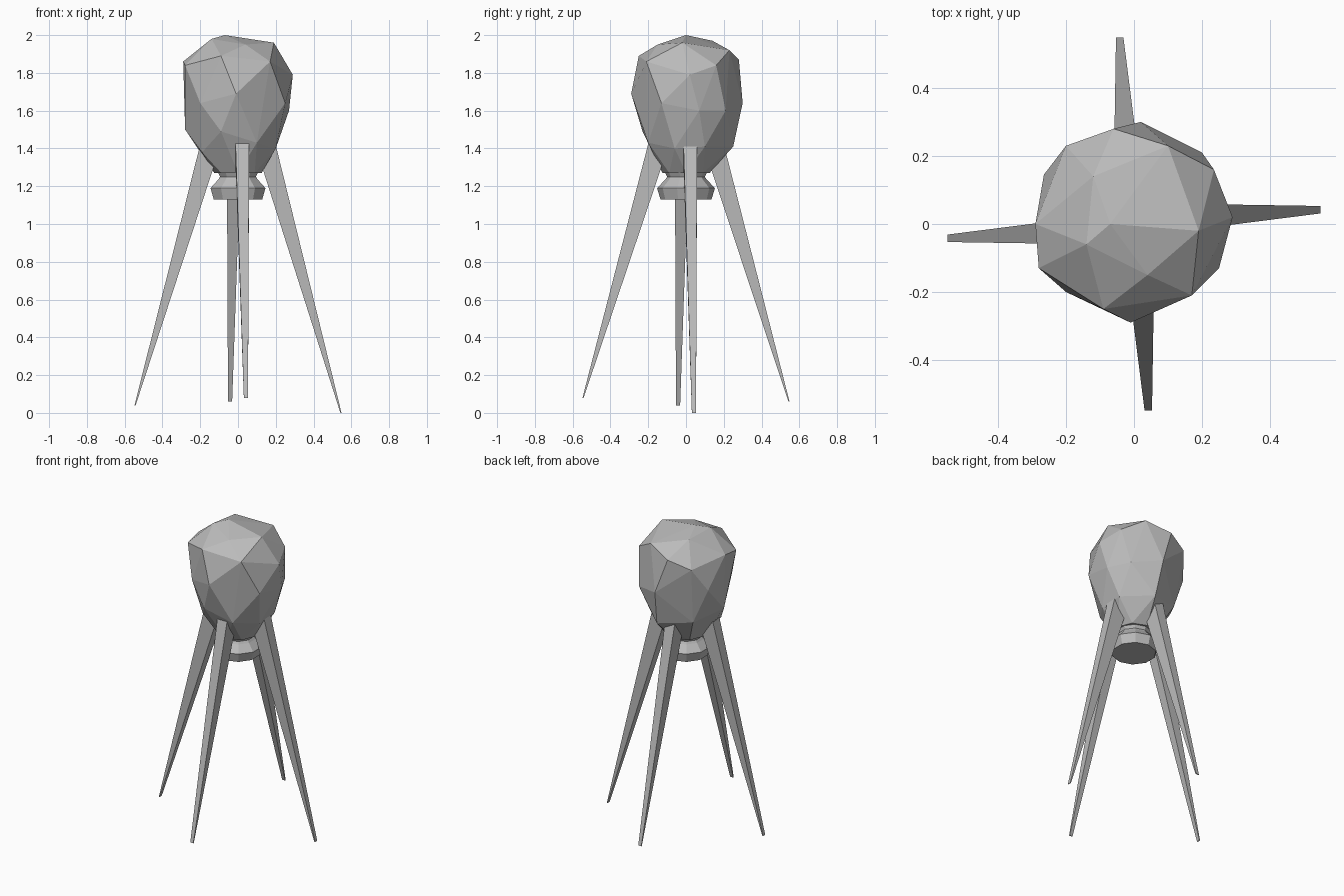
import bpy
import bmesh
import math
from mathutils import Matrix, Vector

default_cube = bpy.data.objects.get("Cube")
if default_cube:
    bpy.data.objects.remove(default_cube, do_unlink=True)

# Single matte grey
GREY = (0.5, 0.5, 0.5, 1.0)
grey = bpy.data.materials.new("matte grey")
grey.use_nodes = True
grey.diffuse_color = GREY
for node in grey.node_tree.nodes:
    if node.type == "BSDF_PRINCIPLED":
        node.inputs["Base Color"].default_value = GREY
        node.inputs["Roughness"].default_value = 0.9


def make_object(name, bm):
    """Turn a bmesh into a flat shaded grey object."""
    bmesh.ops.recalc_face_normals(bm, faces=bm.faces)
    mesh = bpy.data.meshes.new(name)
    bm.to_mesh(mesh)
    bm.free()
    mesh.materials.append(grey)
    obj = bpy.data.objects.new(name, mesh)
    bpy.context.scene.collection.objects.link(obj)
    return obj


def ring(bm, radius, height, sides, turn=0.0):
    """Add a horizontal ring of vertices."""
    angles = [turn + math.tau * i / sides for i in range(sides)]
    return [bm.verts.new((radius * math.cos(a), radius * math.sin(a), height))
            for a in angles]


def bridge(bm, lower, upper):
    """Join two rings of equal length with quads."""
    count = len(lower)
    for i in range(count):
        j = (i + 1) % count
        bm.faces.new((lower[i], lower[j], upper[j], upper[i]))


def hull_object(name, points, rings=()):
    """Wrap a convex skin round loose points and rings."""
    bm = bmesh.new()
    for point in points:
        bm.verts.new(point)
    for radius, height, sides in rings:
        ring(bm, radius, height, sides)
    result = bmesh.ops.convex_hull(bm, input=bm.verts[:])
    spare = [g for g in result["geom_interior"] + result["geom_unused"]
             if isinstance(g, bmesh.types.BMVert)]
    bmesh.ops.delete(bm, geom=list(set(spare)), context="VERTS")
    bmesh.ops.dissolve_limit(bm, angle_limit=math.radians(3),
                             verts=bm.verts[:], edges=bm.edges[:])
    return make_object(name, bm)


# Faceted pod: crown, shoulder, waist and lower corner points
crown = [(-.07, 0, 2), (.19, -.02, 1.96), (-.14, -.06, 1.98),
         (-.12, .14, 1.97), (.04, -.15, 1.95), (.1, .23, 1.92)]
shoulder = [(.17, -.21, 1.86), (-.09, -.25, 1.89), (-.28, -.13, 1.84),
            (-.29, 0, 1.86), (-.2, .23, 1.82), (-.06, .28, 1.87),
            (.235, .16, 1.84), (.29, .02, 1.79)]
waist = [(-.01, -.29, 1.69), (.25, -.13, 1.64), (.27, .07, 1.6),
         (.2, .21, 1.6), (.02, .3, 1.64), (-.265, .145, 1.67),
         (-.2, -.2, 1.64)]
lower = [(-.28, 0, 1.5), (-.09, -.23, 1.49), (.1, -.2, 1.43),
         (.2, -.06, 1.4), (.2, .1, 1.41), (.04, .25, 1.41),
         (-.17, .17, 1.44), (-.19, -.1, 1.38)]
hull_object("pod", crown + shoulder + waist + lower, rings=[(.125, 1.27, 8)])

# Flared nozzle and its narrow neck
bm = bmesh.new()
SIDES = 10
profile = [(.135, 1.13), (.153, 1.19), (.11, 1.235), (.1, 1.25), (.13, 1.31)]
loops = [ring(bm, r, z, SIDES, math.pi / SIDES) for r, z in profile]
for below, above in zip(loops, loops[1:]):
    bridge(bm, below, above)
bm.faces.new(loops[0])
bm.faces.new(loops[-1])
make_object("nozzle", bm)


# Four splayed legs, each a wedge that narrows to a thin foot edge
def make_leg(name, angle, foot_height):
    foot_reach, foot_offset, foot_half = .548, .042, .011
    top_offset, top_half = .021, .038
    outline = [(.17, 1.54), (.09, 1.42)]
    points = []
    for side in (-1, 1):
        points += [(reach, top_offset + side * top_half, height)
                   for reach, height in outline]
        across = foot_offset + side * foot_half
        points += [(foot_reach, across, foot_height),
                   (foot_reach - .006, across, foot_height)]
    turn = Matrix.Rotation(angle, 3, "Z")
    return hull_object(name, [turn @ Vector(p) for p in points])


quarter = math.pi / 2
feet = {"left_leg": 0.0, "back_leg": .06, "right_leg": .04, "front_leg": .08}
for index, (leg_name, foot) in enumerate(feet.items()):
    make_leg(leg_name, index * quarter, foot)
